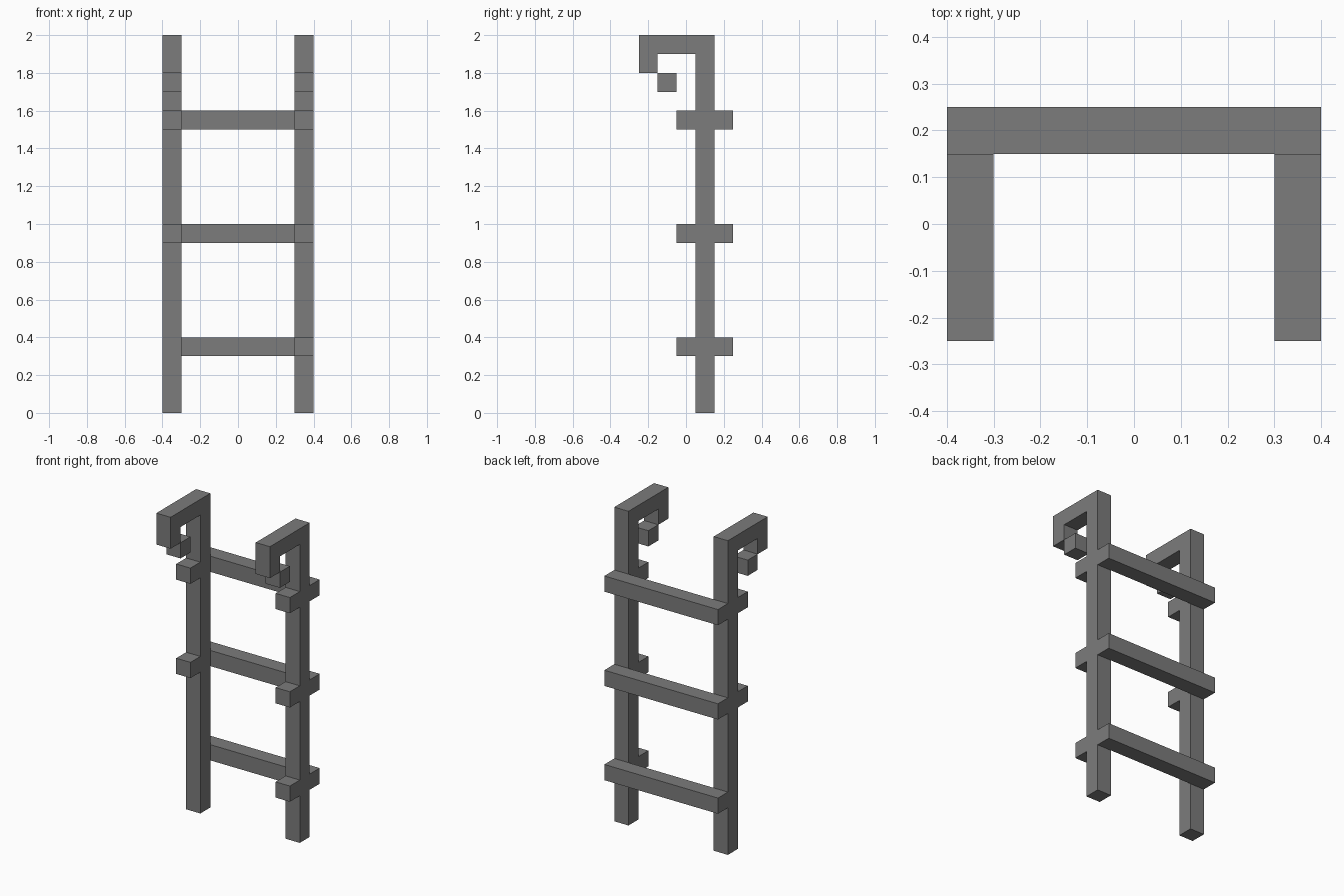
import bpy
import bmesh

if "Cube" in bpy.data.objects:
    bpy.data.objects.remove(bpy.data.objects["Cube"])

grey = bpy.data.materials.new("grey")
grey.diffuse_color = (0.2, 0.2, 0.2, 1)
grey.use_nodes = True
grey.node_tree.nodes["Principled BSDF"].inputs["Base Color"].default_value = grey.diffuse_color


def prism(name, profile, x0, x1):
    """Extrude a (y, z) outline along x from x0 to x1."""
    bm = bmesh.new()
    face = bm.faces.new([bm.verts.new((x0, y, z)) for y, z in profile])
    ext = bmesh.ops.extrude_face_region(bm, geom=[face])
    moved = [v for v in ext["geom"] if isinstance(v, bmesh.types.BMVert)]
    bmesh.ops.translate(bm, verts=moved, vec=(x1 - x0, 0, 0))
    bmesh.ops.recalc_face_normals(bm, faces=bm.faces)
    mesh = bpy.data.meshes.new(name)
    bm.to_mesh(mesh)
    bm.free()
    mesh.materials.append(grey)
    ob = bpy.data.objects.new(name, mesh)
    bpy.context.collection.objects.link(ob)
    return ob


def box(name, x0, x1, y0, y1, z0, z1):
    return prism(name, [(y0, z0), (y1, z0), (y1, z1), (y0, z1)], x0, x1)


# Upright with its hooked top, drawn as one side profile
HOOKED_RAIL = [(0.05, 0), (0.15, 0), (0.15, 2), (-0.25, 2), (-0.25, 1.8),
               (-0.15, 1.8), (-0.15, 1.9), (0.05, 1.9)]
RUNG_HEIGHTS = [0.3, 0.9, 1.5]

for side, x0 in (("left", -0.4), ("right", 0.3)):
    x1 = x0 + 0.1
    prism(f"{side}_rail", HOOKED_RAIL, x0, x1)
    # Small block at the end of the hook
    box(f"{side}_hook_tip", x0, x1, -0.15, -0.05, 1.7, 1.8)
    # Front spacers; the lowest one exists on the right rail only
    for z in RUNG_HEIGHTS:
        if side == "right" or z > 0.5:
            box(f"{side}_spacer", x0, x1, -0.05, 0.05, z, z + 0.1)

# Rungs across the back of the rails
for z in RUNG_HEIGHTS:
    box("rung", -0.4, 0.4, 0.15, 0.25, z, z + 0.1)
